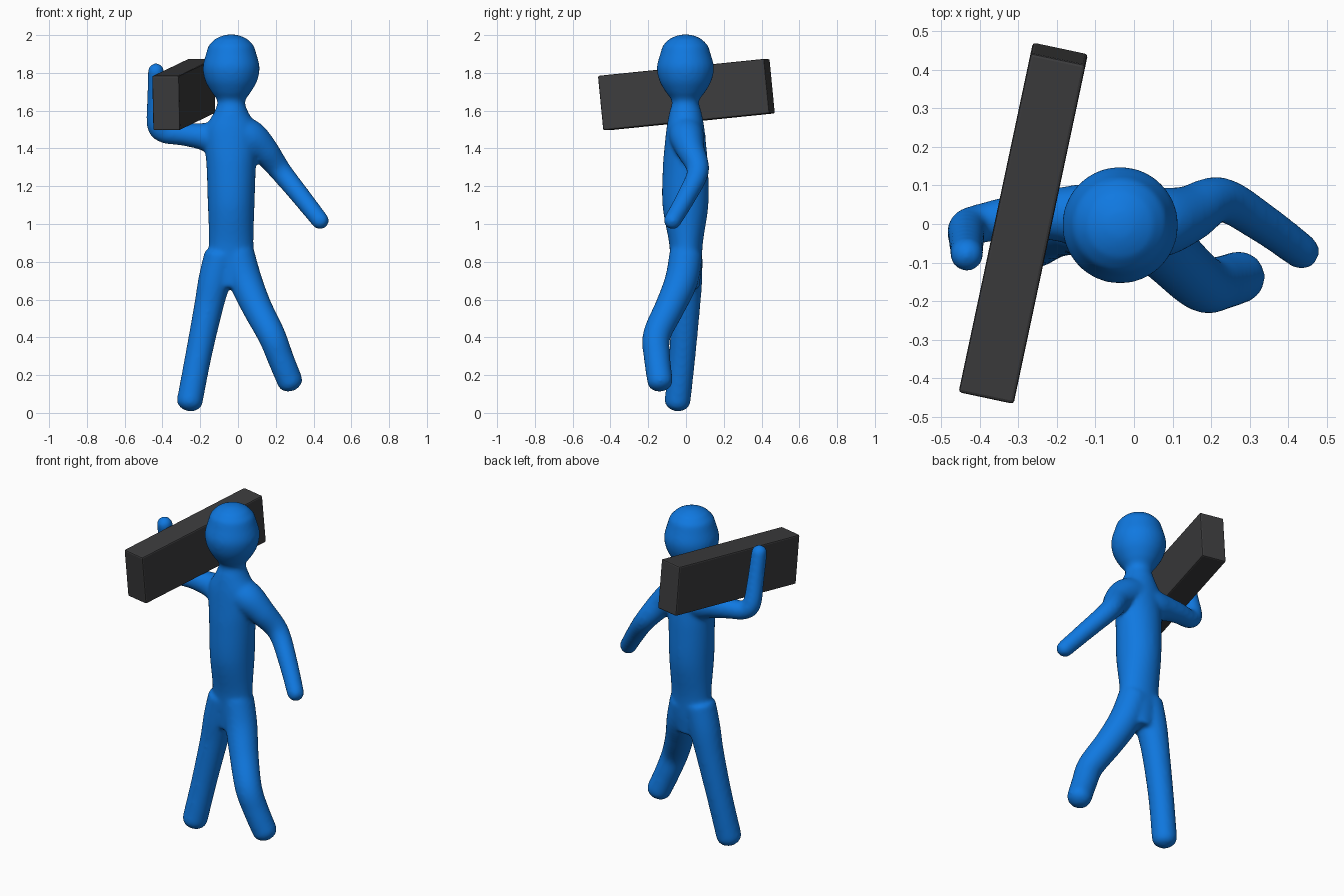
import bpy, bmesh
from math import sin, cos, pi, radians
from mathutils import Vector

if "Cube" in bpy.data.objects:
    bpy.data.objects.remove(bpy.data.objects["Cube"])


def paint(obj, name, rgb):
    mat = bpy.data.materials.new(name)
    mat.diffuse_color = (*rgb, 1)
    mat.use_nodes = True
    mat.node_tree.nodes["Principled BSDF"].inputs["Base Color"].default_value = mat.diffuse_color
    obj.data.materials.append(mat)


def catmull(a, b, c, d, t):
    return 0.5 * (2*b + (c - a)*t + (2*a - 5*b + 4*c - d)*t*t + (3*b - a - 3*c + d)*t**3)


def tube(bm, sections, cap, steps=6, sides=28):
    """Smooth tube through sections (x, y, z, rx, ry) with a rounded far end."""
    s = [sections[0]] + list(sections) + [sections[-1]]
    path = []
    for i in range(1, len(s) - 2):
        for k in range(steps):
            path.append([catmull(*(s[i + j][n] for j in (-1, 0, 1, 2)), k / steps) for n in range(5)])
    path.append(list(sections[-1]))
    pts = [Vector(p[:3]) for p in path]
    tang = [(pts[min(i + 1, len(pts) - 1)] - pts[max(i - 1, 0)]).normalized() for i in range(len(pts))]
    rings = [(p, t, q[3], q[4]) for p, t, q in zip(pts, tang, path)]
    p, t, rx, ry = rings[-1]
    for a in (25, 50, 70, 83):
        a = radians(a)
        rings.append((p + t * cap * rx * sin(a), t, rx * cos(a), ry * cos(a)))
    loops = []
    for p, t, rx, ry in rings:
        v = Vector((0, 1, 0))
        v = (v - t * v.dot(t)).normalized()
        u = v.cross(t)
        loops.append([bm.verts.new(p + u * rx * cos(2*pi*k/sides) + v * ry * sin(2*pi*k/sides))
                      for k in range(sides)])
    for a, b in zip(loops, loops[1:]):
        for k in range(sides):
            n = (k + 1) % sides
            bm.faces.new((a[k], a[n], b[n], b[k]))
    bm.faces.new(loops[0][::-1])
    bm.faces.new(loops[-1])


def limb(bm, pts, cap):
    tube(bm, [(x, y, z, r + 0.003, r + 0.003) for x, y, z, r in pts], cap)


bm = bmesh.new()
X = -0.036
# torso, neck and egg-shaped head
tube(bm, [(X, -0.005, 0.66, 0.085, 0.075), (X, 0, 0.77, 0.125, 0.083), (X, 0, 0.9, 0.118, 0.09),
          (X, -0.003, 1.1, 0.124, 0.122), (X, -0.003, 1.3, 0.131, 0.12), (X, -0.003, 1.42, 0.14, 0.11),
          (X, -0.003, 1.51, 0.136, 0.1), (X, -0.003, 1.59, 0.092, 0.086), (X, -0.003, 1.65, 0.074, 0.072),
          (X, -0.003, 1.7, 0.106, 0.106), (X, -0.003, 1.76, 0.139, 0.139), (X, -0.003, 1.83, 0.151, 0.152),
          (X, -0.003, 1.9, 0.134, 0.134)], 0.78)
# raised arm holding the box
limb(bm, [(-0.06, 0.01, 1.45, 0.088), (-0.13, 0.02, 1.455, 0.083), (-0.2, 0.025, 1.465, 0.067),
          (-0.3, 0.02, 1.474, 0.055), (-0.39, 0.003, 1.48, 0.049), (-0.432, -0.012, 1.525, 0.048),
          (-0.435, -0.045, 1.66, 0.043), (-0.434, -0.08, 1.81, 0.041)], 0.95)
# hanging arm
limb(bm, [(0.0, 0.0, 1.49, 0.09), (0.07, 0.005, 1.455, 0.088), (0.14, 0.025, 1.39, 0.072),
          (0.225, 0.063, 1.28, 0.056), (0.33, 0.005, 1.15, 0.049), (0.437, -0.073, 1.015, 0.044)], 0.9)
# standing leg
limb(bm, [(-0.09, 0.0, 0.84, 0.085), (-0.125, 0.0, 0.7, 0.083), (-0.158, -0.003, 0.55, 0.074),
          (-0.21, -0.02, 0.3, 0.067), (-0.256, -0.045, 0.06, 0.066)], 0.75)
# striding leg
limb(bm, [(0.0, 0.0, 0.84, 0.085), (0.04, -0.025, 0.7, 0.085), (0.1, -0.085, 0.56, 0.077),
          (0.178, -0.155, 0.41, 0.071), (0.225, -0.153, 0.29, 0.067), (0.276, -0.137, 0.165, 0.065)], 0.75)
bmesh.ops.recalc_face_normals(bm, faces=bm.faces)
mesh = bpy.data.meshes.new("figure")
bm.to_mesh(mesh)
bm.free()
figure = bpy.data.objects.new("figure", mesh)
bpy.context.collection.objects.link(figure)
paint(figure, "blue", (0.005, 0.19, 0.75))

# fuse the parts into one soft skin
fuse = figure.modifiers.new("fuse", 'REMESH')
fuse.mode = 'VOXEL'
fuse.voxel_size = 0.01
fuse.use_smooth_shade = True
soft = figure.modifiers.new("soften", 'SMOOTH')
soft.factor = 0.5
soft.iterations = 14

# carried box on the shoulder
bpy.ops.mesh.primitive_cube_add(size=1, location=(-0.2875, 0.002, 1.685),
                                rotation=(radians(5.7), 0, radians(-12)))
box = bpy.context.object
box.name = "carried_box"
box.scale = (0.146, 0.905, 0.29)
bpy.ops.object.transform_apply(location=False, rotation=False, scale=True)
bevel = box.modifiers.new("edge", 'BEVEL')
bevel.width = 0.008
bevel.segments = 2
paint(box, "charcoal", (0.045, 0.045, 0.047))
